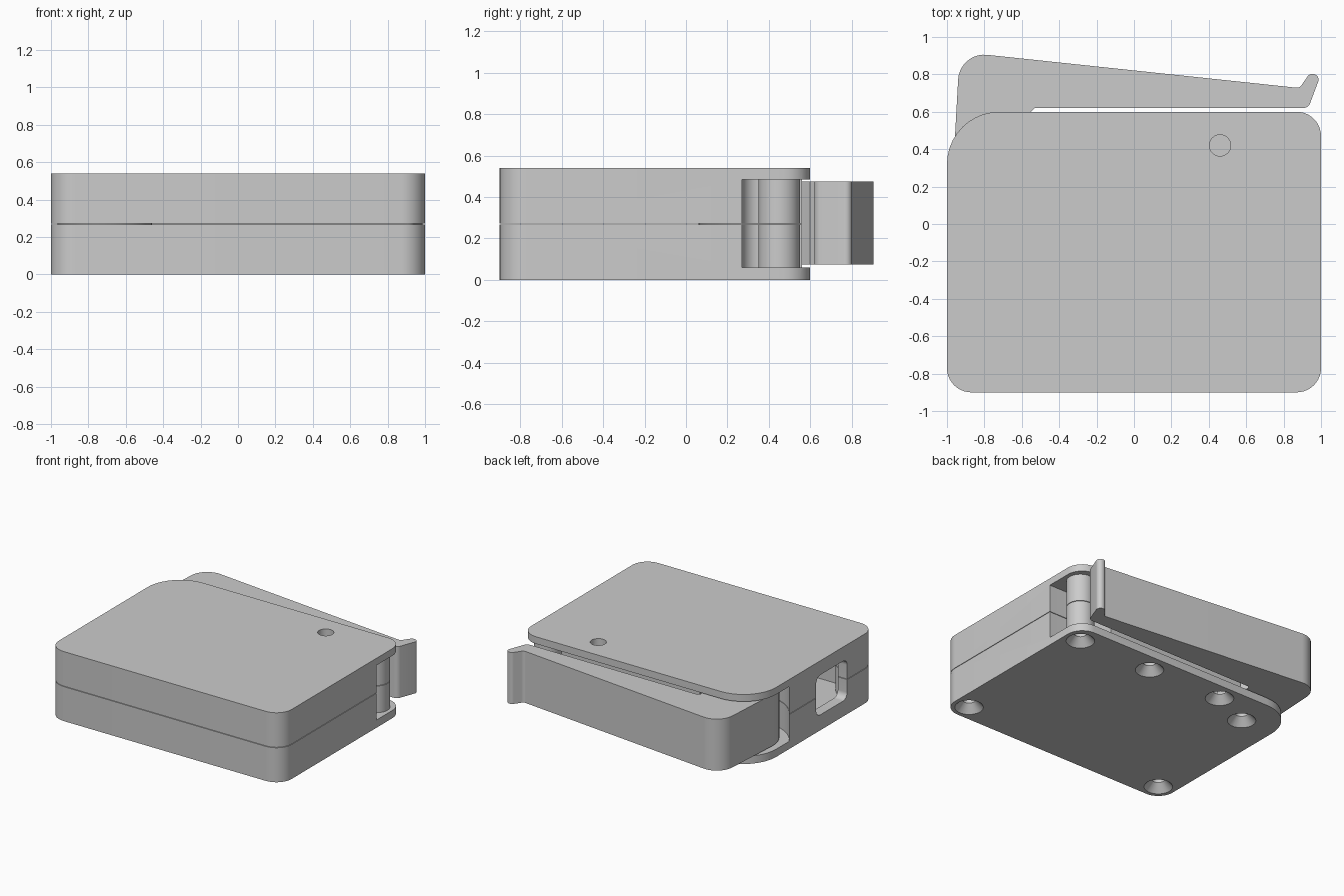
import bpy, bmesh, math
from mathutils import Vector, Matrix

if "Cube" in bpy.data.objects:
    bpy.data.objects.remove(bpy.data.objects["Cube"], do_unlink=True)

grey = bpy.data.materials.new("light grey plastic")
grey.use_nodes = True
COLOUR = (0.6, 0.6, 0.6, 1)
grey.diffuse_color = COLOUR
grey.node_tree.nodes["Principled BSDF"].inputs["Base Color"].default_value = COLOUR


def finish(bm, name):
    bmesh.ops.recalc_face_normals(bm, faces=bm.faces)
    mesh = bpy.data.meshes.new(name)
    bm.to_mesh(mesh)
    bm.free()
    mesh.materials.append(grey)
    obj = bpy.data.objects.new(name, mesh)
    bpy.context.collection.objects.link(obj)
    return obj


def rounded(corners, steps=10):
    """Polygon from (x, y, radius) corners, each filleted by its radius."""
    pts = []
    for i, (x, y, r) in enumerate(corners):
        p = Vector((x, y))
        if r == 0:
            pts.append(p)
            continue
        a = (Vector(corners[i - 1][:2]) - p).normalized()
        b = (Vector(corners[(i + 1) % len(corners)][:2]) - p).normalized()
        half = a.angle(b) / 2
        centre = p + (a + b).normalized() * (r / math.sin(half))
        start = p + a * (r / math.tan(half)) - centre
        end = p + b * (r / math.tan(half)) - centre
        sweep = math.atan2(start.x * end.y - start.y * end.x, start.dot(end))
        for k in range(steps + 1):
            pts.append(centre + Matrix.Rotation(sweep * k / steps, 2) @ start)
    return pts


def prism(name, corners, z0, z1):
    bm = bmesh.new()
    face = bm.faces.new([bm.verts.new((p.x, p.y, z0)) for p in rounded(corners)])
    top = bmesh.ops.extrude_face_region(bm, geom=[face])["geom"]
    verts = [v for v in top if isinstance(v, bmesh.types.BMVert)]
    bmesh.ops.translate(bm, verts=verts, vec=(0, 0, z1 - z0))
    return finish(bm, name)


def box(x0, x1, y0, y1, r=0):
    return [(x0, y0, r), (x1, y0, r), (x1, y1, r), (x0, y1, r)]


def cone(name, at, r0, r1, z0, z1):
    bm = bmesh.new()
    bmesh.ops.create_cone(bm, cap_ends=True, segments=40, radius1=r0, radius2=r1,
                          depth=z1 - z0,
                          matrix=Matrix.Translation((*at, (z0 + z1) / 2)))
    return finish(bm, name)


def combine(obj, tool, operation="DIFFERENCE"):
    """Apply a boolean and discard the tool."""
    mod = obj.modifiers.new("cut", "BOOLEAN")
    mod.operation, mod.solver, mod.object = operation, "EXACT", tool
    bpy.context.view_layer.update()
    result = obj.evaluated_get(bpy.context.evaluated_depsgraph_get())
    mesh = bpy.data.meshes.new_from_object(result)
    obj.modifiers.clear()
    obj.data = mesh
    bpy.data.objects.remove(tool, do_unlink=True)


def smooth(obj):
    bpy.ops.object.select_all(action="DESELECT")
    obj.select_set(True)
    bpy.context.view_layer.objects.active = obj
    bpy.ops.object.shade_smooth_by_angle(angle=math.radians(25))


HEIGHT, SEAM, GAP = 0.54, 0.27, 0.002
FLOOR, CEILING = 0.06, 0.485
PIVOT = (-0.72, 0.32)
POSTS = [(0.87, 0.45), (0.87, -0.77), (-0.87, -0.77), PIVOT]
SCREWS = POSTS + [(0.235, 0.45), (-0.40, 0.46)]
OUTLINE = [(-1, -0.9, 0.13), (1, -0.9, 0.13), (1, 0.6, 0.13), (-1, 0.6, 0.28)]


def case_half(name, z0, z1):
    half = prism(name, OUTLINE, z0, z1)
    # inner cavity, lever slot, finger recess and pivot recess
    pockets = [box(-0.92, 0.92, -0.82, -0.08, 0.05),
               box(-1.2, 1.2, 0.56, 1.0),
               box(-1.2, PIVOT[0], PIVOT[1], 1.0),
               [(0.68, 0.27, 0.085), (1.2, 0.27, 0), (1.2, 1, 0), (0.68, 1, 0)]]
    for corners in pockets:
        combine(half, prism("cutter", corners, FLOOR, CEILING))
    combine(half, cone("cutter", PIVOT, 0.32, 0.32, FLOOR, CEILING))
    # screw posts
    for at in POSTS:
        post = cone("post", at, 0.1, 0.1, max(z0, 0.03), min(z1, 0.51))
        combine(half, post, "UNION")
    # countersunk screw holes
    for at in SCREWS:
        combine(half, cone("cutter", at, 0.045, 0.045, -0.1, 0.45))
        if z0 == 0:
            combine(half, cone("cutter", at, 0.11, 0.045, -0.01, 0.06))
    # side window, drawn flat and turned to face the left wall
    window = prism("cutter", box(-0.55, -0.17, 0.12, 0.43, 0.05), -1.1, -0.85)
    window.data.transform(Matrix(((0, 0, 1, 0), (1, 0, 0, 0),
                                  (0, 1, 0, 0), (0, 0, 0, 1))))
    combine(half, window)
    return half


lower_case = case_half("lower_case", 0, SEAM - GAP)
upper_case = case_half("upper_case", SEAM + GAP, HEIGHT)
# round hole in the top
combine(upper_case, cone("cutter", (0.46, 0.42), 0.057, 0.057, 0.2, 0.6))

# swinging lever with a hooked finger tip
lever = prism("lever", [
    (-0.98, 0.06, 0.25), (-0.46, 0.06, 0.25), (-0.46, 0.40, 0),
    (-0.55, 0.60, 0), (-0.53, 0.62, 0), (0.932, 0.62, 0.04),
    (1.0, 0.802, 0.03), (0.937, 0.802, 0.03), (0.885, 0.727, 0.03),
    (-0.932, 0.92, 0.14)], 0.075, 0.475)
combine(lever, cone("cutter", PIVOT, 0.11, 0.11, 0, 0.6))

for part in (lower_case, upper_case, lever):
    smooth(part)
